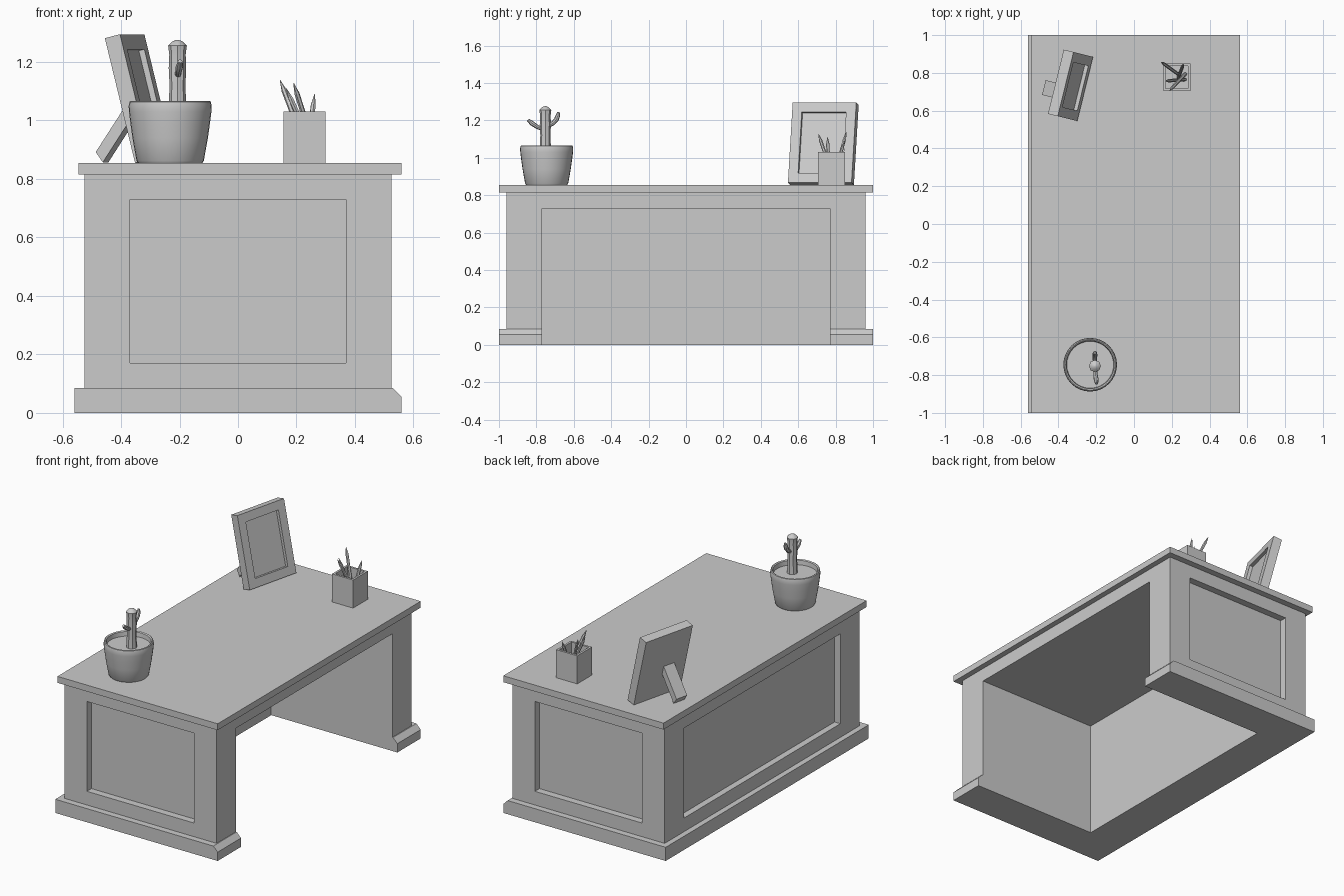
import bpy, bmesh, math
from mathutils import Vector, Matrix

if "Cube" in bpy.data.objects:
    bpy.data.objects.remove(bpy.data.objects["Cube"])


def new_object(name, bm, smooth=False):
    bmesh.ops.recalc_face_normals(bm, faces=bm.faces)
    mesh = bpy.data.meshes.new(name)
    bm.to_mesh(mesh)
    bm.free()
    ob = bpy.data.objects.new(name, mesh)
    bpy.context.collection.objects.link(ob)
    if smooth:
        bpy.ops.object.select_all(action='DESELECT')
        ob.select_set(True)
        bpy.context.view_layer.objects.active = ob
        bpy.ops.object.shade_smooth_by_angle(angle=math.radians(40))
    return ob


def box(name, lo, hi, matrix=None):
    lo, hi = Vector(lo), Vector(hi)
    bm = bmesh.new()
    bmesh.ops.create_cube(bm, size=1)
    size = hi - lo
    bm.transform(Matrix.Translation((lo + hi) / 2) @ Matrix.Diagonal((*size, 1)))
    if matrix:
        bm.transform(matrix)
    return new_object(name, bm)


def prism(name, profile, y0, y1, matrix=None):
    """Extrude an x-z outline along y."""
    bm = bmesh.new()
    face = bm.faces.new([bm.verts.new((x, y0, z)) for x, z in profile])
    ext = bmesh.ops.extrude_face_region(bm, geom=[face])
    verts = [v for v in ext['geom'] if isinstance(v, bmesh.types.BMVert)]
    bmesh.ops.translate(bm, verts=verts, vec=(0, y1 - y0, 0))
    if matrix:
        bm.transform(matrix)
    return new_object(name, bm)


def cut(ob, *boxes):
    """Subtract boxes and discard the cutters."""
    for lo, hi, *m in boxes:
        cutter = box("cutter", lo, hi, *m)
        cutter.hide_render = True
        mod = ob.modifiers.new("cut", 'BOOLEAN')
        mod.operation, mod.solver, mod.object = 'DIFFERENCE', 'EXACT', cutter
        bpy.context.view_layer.objects.active = ob
        bpy.ops.object.modifier_apply(modifier=mod.name)
        bpy.data.objects.remove(cutter)


def tube(name, points, sides, smooth=True):
    """Capped tube through (x, y, z, radius) points."""
    bm = bmesh.new()
    rings = []
    for i, p in enumerate(points):
        a, b = points[max(i - 1, 0)], points[min(i + 1, len(points) - 1)]
        rot = (Vector(b[:3]) - Vector(a[:3])).to_track_quat('Z', 'Y')
        ring = []
        for k in range(sides):
            t = 2 * math.pi * k / sides
            offset = rot @ Vector((math.cos(t), math.sin(t), 0)) * p[3]
            ring.append(bm.verts.new(Vector(p[:3]) + offset))
        rings.append(ring)
    for r, s in zip(rings, rings[1:]):
        for k in range(sides):
            n = (k + 1) % sides
            bm.faces.new((r[k], r[n], s[n], s[k]))
    bm.faces.new(rings[0])
    bm.faces.new(rings[-1])
    return new_object(name, bm, smooth)


# Desk: kneehole opens towards +x
knee = ((-0.31, -0.77, -0.1), (0.7, 0.77, 0.73))
box("desk_top", (-0.545, -1, 0.815), (0.56, 1, 0.855))
body = box("desk_body", (-0.525, -0.96, 0.085), (0.525, 0.96, 0.815))
cut(body, knee,
    ((-0.37, -1.1, 0.17), (0.37, -0.915, 0.73)),
    ((-0.37, 0.915, 0.17), (0.37, 1.1, 0.73)),
    ((-0.7, -0.77, 0.17), (-0.485, 0.77, 0.73)))
base = prism("desk_plinth", [(-0.56, 0), (0.56, 0), (0.56, 0.055),
                             (0.53, 0.085), (-0.56, 0.085)], -1, 1)
cut(base, knee)

# Plant pot: lathed profile closed by the soil disc
PX, PY = -0.232, -0.745
pot = [(0.0, 0.855), (0.110, 0.855), (0.115, 0.862), (0.129, 0.94), (0.136, 0.99),
       (0.141, 1.03), (0.142, 1.05), (0.139, 1.064), (0.134, 1.067),
       (0.127, 1.062), (0.124, 1.035), (0.0, 1.035)]
bm = bmesh.new()
vs = [bm.verts.new((PX + r, PY, z)) for r, z in pot]
edges = [bm.edges.new(e) for e in zip(vs, vs[1:])]
bmesh.ops.spin(bm, geom=vs + edges, cent=(PX, PY, 0), axis=(0, 0, 1),
               angle=2 * math.pi, steps=32)
bmesh.ops.remove_doubles(bm, verts=bm.verts, dist=0.0005)
new_object("plant_pot", bm, True)

# Cactus
CX, CY = -0.207, -0.752
tube("cactus_stem", [(CX, CY, 1.03, 0.031), (CX, CY, 1.12, 0.027), (CX, CY, 1.18, 0.030),
                     (CX, CY, 1.225, 0.028), (CX, CY, 1.256, 0.032),
                     (CX, CY, 1.27, 0.018), (CX, CY, 1.276, 0.004)], 8)
tube("cactus_arm_front", [(CX, -0.75, 1.148, 0.010), (-0.204, -0.795, 1.165, 0.011),
                          (-0.20, -0.825, 1.185, 0.013), (-0.198, -0.845, 1.203, 0.008)], 8)
tube("cactus_arm_back", [(CX, -0.75, 1.165, 0.010), (-0.207, -0.71, 1.185, 0.012),
                         (-0.207, -0.693, 1.205, 0.013), (-0.207, -0.684, 1.228, 0.012),
                         (-0.207, -0.682, 1.245, 0.006)], 8)

# Pencil cup and pencils
cup = box("pencil_cup", (0.155, 0.705, 0.855), (0.30, 0.85, 1.03))
cut(cup, ((0.168, 0.718, 0.868), (0.287, 0.837, 1.1)))
pencils = [((0.245, 0.785, 0.872), (0.144, 0.858, 1.138)),
           ((0.272, 0.795, 0.872), (0.190, 0.708, 1.128)),
           ((0.235, 0.775, 0.872), (0.262, 0.848, 1.090)),
           ((0.270, 0.765, 0.872), (0.165, 0.757, 1.110))]
for i, (foot, tip) in enumerate(pencils):
    a, b = Vector(foot), Vector(tip)
    c = b - (b - a).normalized() * 0.04
    tube(f"pencil_{i + 1}", [(*a, 0.009), (*c, 0.009), (*b, 0.001)], 6, False)

# Photo frame: turned about z, leaning back on a strut
turn = Matrix.Translation((-0.2585, 0.715, 0)) @ Matrix.Rotation(math.radians(-13.8), 4, 'Z')
lean = turn @ Matrix.Translation((0, 0, 0.868)) @ Matrix.Rotation(math.radians(-14), 4, 'Y')
frame = box("photo_frame", (-0.055, -0.175, 0), (0, 0.175, 0.44), lean)
cut(frame, ((-0.02, -0.122, 0.053), (0.05, 0.122, 0.387), lean))
prism("photo_frame_strut", [(-0.214, 0.892), (-0.189, 0.857), (-0.075, 1.03), (-0.10, 1.064)],
      -0.085, -0.005, turn)
